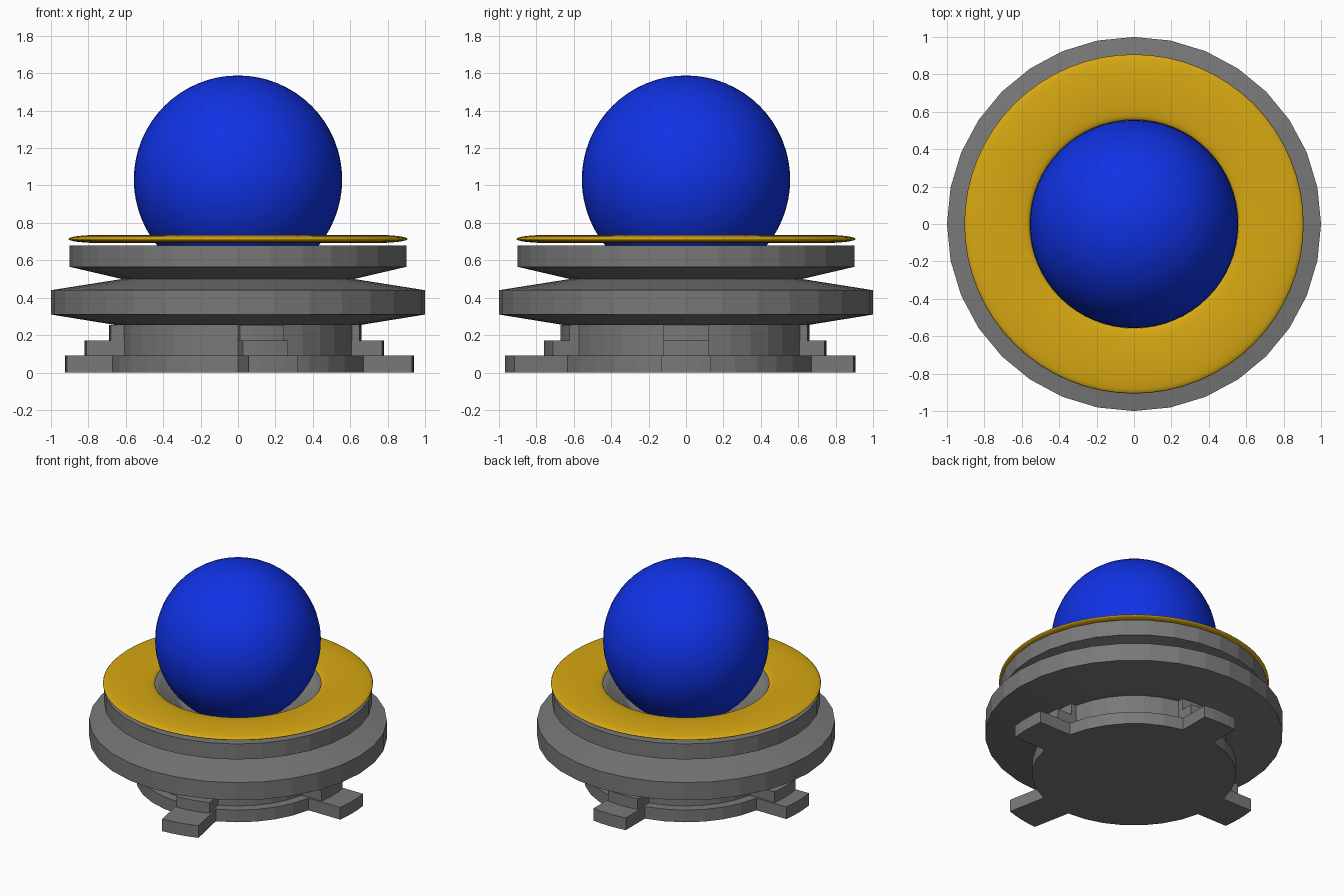
import bpy, bmesh, math
from mathutils import Matrix

if "Cube" in bpy.data.objects:
    bpy.data.objects.remove(bpy.data.objects["Cube"])


def material(name, rgb):
    m = bpy.data.materials.new(name)
    m.diffuse_color = (*rgb, 1)
    m.use_nodes = True
    m.node_tree.nodes["Principled BSDF"].inputs["Base Color"].default_value = m.diffuse_color
    return m


GREY = material("mid_grey", (0.19, 0.19, 0.19))
GOLD = material("gold", (0.68, 0.39, 0.006))
BLUE = material("blue", (0.005, 0.032, 0.78))


def finish(name, bm, mat, smooth=False):
    bmesh.ops.recalc_face_normals(bm, faces=bm.faces[:])
    me = bpy.data.meshes.new(name)
    bm.to_mesh(me)
    bm.free()
    me.materials.append(mat)
    for p in me.polygons:
        p.use_smooth = smooth
    ob = bpy.data.objects.new(name, me)
    bpy.context.collection.objects.link(ob)
    return ob


def ring(bm, r, z, n):
    return [bm.verts.new((r * math.cos(2 * math.pi * i / n),
                          r * math.sin(2 * math.pi * i / n), z)) for i in range(n)]


def lathe(name, profile, n, mat):
    """Revolve (radius, height) points and cap both ends."""
    bm = bmesh.new()
    rings = [ring(bm, r, z, n) for r, z in profile]
    for a, b in zip(rings, rings[1:]):
        for i in range(n):
            j = (i + 1) % n
            bm.faces.new((a[i], a[j], b[j], b[i]))
    bm.faces.new(rings[0])
    bm.faces.new(rings[-1])
    return finish(name, bm, mat)


def lug(bm, angle, r_in, r_out, half, z0, z1, steps=4):
    """Radial block with parallel sides and a curved outer end."""
    a = math.asin(half / r_out)
    pts = [(r_in, -half)]
    for i in range(steps + 1):
        t = -a + 2 * a * i / steps
        pts.append((r_out * math.cos(t), r_out * math.sin(t)))
    pts.append((r_in, half))
    rot = Matrix.Rotation(math.radians(angle), 3, 'Z')
    lo = [bm.verts.new(rot @ bm.verts.new((x, y, z0)).co) for x, y in pts]
    hi = [bm.verts.new((v.co.x, v.co.y, z1)) for v in lo]
    bm.faces.new(lo)
    bm.faces.new(hi)
    for i in range(len(lo)):
        j = (i + 1) % len(lo)
        bm.faces.new((lo[i], lo[j], hi[j], hi[i]))
    loose = [v for v in bm.verts if not v.link_faces]
    bmesh.ops.delete(bm, geom=loose, context='VERTS')


# Turned body: foot disc, neck, two flanges with a groove, shallow cup on top
lathe("body", [
    (0.685, 0.0), (0.685, 0.09), (0.62, 0.09), (0.62, 0.255), (0.66, 0.255),
    (1.0, 0.31), (1.0, 0.44), (0.62, 0.50), (0.90, 0.565), (0.90, 0.68),
    (0.54, 0.68), (0.40, 0.60)], 32, GREY)

# Four stepped feet: direction, then reach of the bottom, middle and upper step
feet = {
    "right": (0, 0.94, 0.78, 0.66),
    "front": (-78.75, 0.97, 0.76, 0.67),
    "back": (90, 0.905, 0.75, 0.66),
    "left": (180, 0.925, 0.82, 0.69),
}
for side, (angle, low, mid, top) in feet.items():
    bm = bmesh.new()
    lug(bm, angle, 0.58, low, 0.133, 0.0, 0.09)
    lug(bm, angle, 0.56, mid, 0.122, 0.09, 0.17)
    lug(bm, angle, 0.56, top, 0.120, 0.17, 0.255)
    finish(side + "_foot", bm, GREY)

# Flattened gold ring floating just above the body
bpy.ops.mesh.primitive_torus_add(major_segments=64, minor_segments=24,
                                 major_radius=0.732, minor_radius=0.175,
                                 location=(0, 0, 0.714))
collar = bpy.context.object
collar.name = "gold_ring"
collar.scale.z = 0.022 / 0.175
collar.data.materials.append(GOLD)
bpy.ops.object.transform_apply(location=False, rotation=False, scale=True)
bpy.ops.object.shade_smooth()

# Ball
bm = bmesh.new()
bmesh.ops.create_uvsphere(bm, u_segments=48, v_segments=32, radius=0.557)
ball = finish("ball", bm, BLUE, True)
ball.location.z = 1.031
